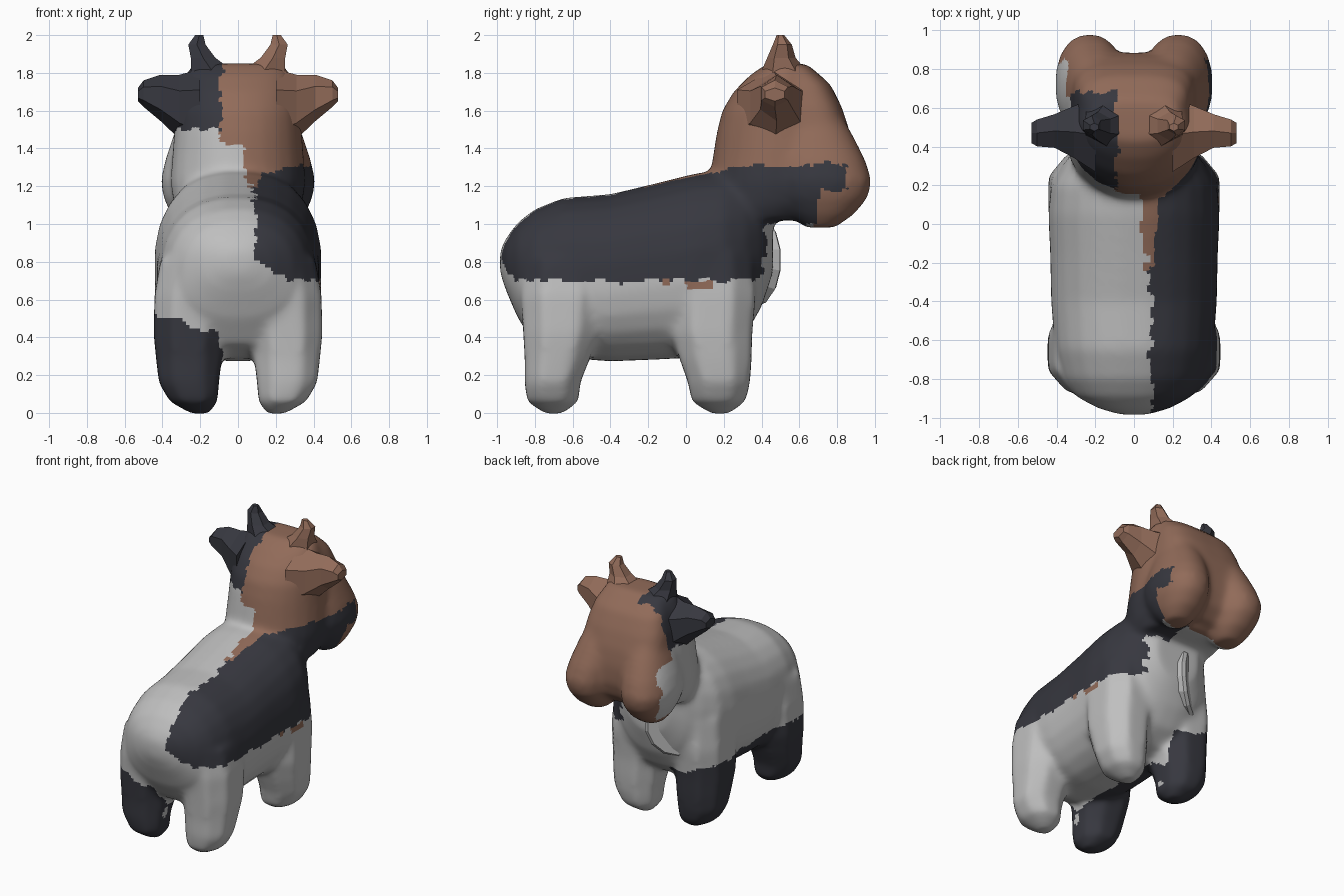
import bpy, bmesh, math
from mathutils import Vector, noise

if "Cube" in bpy.data.objects:
    bpy.data.objects.remove(bpy.data.objects["Cube"])


def material(name, rgb):
    m = bpy.data.materials.new(name)
    m.use_nodes = True
    m.diffuse_color = (*rgb, 1)
    m.node_tree.nodes["Principled BSDF"].inputs["Base Color"].default_value = (*rgb, 1)
    return m


WHITE, DARK, BROWN = 0, 1, 2
COATS = [material("white_coat", (0.52, 0.52, 0.52)),
         material("dark_coat", (0.038, 0.039, 0.05)),
         material("brown_coat", (0.285, 0.147, 0.1))]


def make_object(name, bm):
    bmesh.ops.recalc_face_normals(bm, faces=bm.faces)
    mesh = bpy.data.meshes.new(name)
    bm.to_mesh(mesh)
    bm.free()
    obj = bpy.data.objects.new(name, mesh)
    bpy.context.collection.objects.link(obj)
    for m in COATS:
        mesh.materials.append(m)
    return obj


def loft(bm, axis, rings, sides=24, power=2.2):
    """Skin superellipse rings; each ring is (position, a0, a1, b0, b1)."""
    others = [i for i in range(3) if i != axis]
    loops = []
    for t, a0, a1, b0, b1 in rings:
        loop = []
        for k in range(sides):
            ang = math.tau * (k + 0.5) / sides
            c, s = math.cos(ang), math.sin(ang)
            p = Vector()
            p[axis] = t
            p[others[0]] = (a0 + a1) / 2 + (a1 - a0) / 2 * math.copysign(abs(c) ** (2 / power), c)
            p[others[1]] = (b0 + b1) / 2 + (b1 - b0) / 2 * math.copysign(abs(s) ** (2 / power), s)
            loop.append(bm.verts.new(p))
        loops.append(loop)
    for lo, hi in zip(loops, loops[1:]):
        for k in range(sides):
            j = (k + 1) % sides
            bm.faces.new((lo[k], lo[j], hi[j], hi[k]))
    bm.faces.new(loops[0])
    bm.faces.new(loops[-1])


def side_rings(rings, s):
    """Rings stacked in z, with their x range put on side s."""
    return [(z, *sorted((s * a, s * b)), c, d) for z, a, b, c, d in rings]


# Trunk, from rump to chest: y, half width, bottom, top
trunk = [(-0.985, 0.07, 0.74, 0.86), (-0.95, 0.19, 0.64, 0.93), (-0.89, 0.30, 0.50, 1.01),
         (-0.80, 0.37, 0.36, 1.08), (-0.65, 0.41, 0.29, 1.14), (-0.40, 0.43, 0.27, 1.16),
         (-0.15, 0.435, 0.28, 1.22), (0.05, 0.445, 0.29, 1.27), (0.20, 0.43, 0.33, 1.29),
         (0.32, 0.36, 0.42, 1.29), (0.40, 0.28, 0.56, 1.26), (0.46, 0.18, 0.74, 1.2)]
bm = bmesh.new()
loft(bm, 1, [(y, -w, w, b, t) for y, w, b, t in trunk], power=2.35)

# Neck and skull, then the broad flat face: z, half width, back, front
skull = [(1.02, 0.30, 0.15, 0.68), (1.10, 0.34, 0.12, 0.78), (1.22, 0.36, 0.12, 0.84),
         (1.35, 0.35, 0.14, 0.84), (1.48, 0.34, 0.16, 0.82), (1.60, 0.33, 0.19, 0.78),
         (1.70, 0.31, 0.25, 0.74), (1.79, 0.28, 0.34, 0.69), (1.85, 0.24, 0.43, 0.63)]
face = [(1.06, 0.28, 0.48, 0.76), (1.14, 0.33, 0.46, 0.85), (1.25, 0.36, 0.44, 0.885),
        (1.38, 0.345, 0.44, 0.885), (1.50, 0.325, 0.44, 0.865), (1.62, 0.31, 0.44, 0.825),
        (1.74, 0.28, 0.44, 0.765), (1.84, 0.23, 0.46, 0.65)]
for rings, power in ((skull, 2.05), (face, 3.2)):
    loft(bm, 2, [(z, -w, w, b, f) for z, w, b, f in rings], power=power)

# Muzzle lobes and legs: z, inner x, outer x, back, front
lobe = [(0.98, 0.14, 0.30, 0.63, 0.79), (1.05, 0.09, 0.355, 0.55, 0.89),
        (1.14, 0.06, 0.395, 0.48, 0.965), (1.23, 0.05, 0.41, 0.46, 0.985),
        (1.34, 0.04, 0.385, 0.46, 0.95), (1.46, 0.04, 0.345, 0.48, 0.89),
        (1.58, 0.06, 0.30, 0.50, 0.82)]
back_leg = [(-0.005, 0.15, 0.25, -0.75, -0.65), (0.06, 0.10, 0.37, -0.85, -0.56),
            (0.16, 0.09, 0.43, -0.865, -0.55), (0.28, 0.075, 0.445, -0.865, -0.50),
            (0.42, 0.06, 0.46, -0.875, -0.45), (0.62, 0.05, 0.455, -0.89, -0.42),
            (0.82, 0.08, 0.42, -0.87, -0.45)]
front_leg = [(-0.005, 0.15, 0.25, 0.13, 0.23), (0.06, 0.10, 0.37, 0.02, 0.325),
             (0.16, 0.09, 0.43, 0.0, 0.35), (0.28, 0.075, 0.445, -0.045, 0.36),
             (0.42, 0.06, 0.455, -0.09, 0.365), (0.62, 0.05, 0.455, -0.10, 0.385),
             (0.85, 0.08, 0.44, -0.08, 0.36)]
for s in (-1, 1):
    loft(bm, 2, side_rings(lobe, s))
    for leg in (back_leg, front_leg):
        loft(bm, 2, side_rings(leg, s), sides=8, power=2.3)

body = make_object("body", bm)

# Fuse the masses into one soft skin
for kind, settings in (("REMESH", dict(mode="VOXEL", voxel_size=0.019)),
                       ("SMOOTH", dict(factor=0.5, iterations=18))):
    mod = body.modifiers.new(kind.title(), kind)
    for key, value in settings.items():
        setattr(mod, key, value)
bpy.context.view_layer.objects.active = body
body.select_set(True)
for mod in list(body.modifiers):
    bpy.ops.object.modifier_apply(modifier=mod.name)


def coat(p):
    """Patch colour at a point of the skin, with ragged borders."""
    n = noise.noise(p * 14) * 0.03
    x, y, z = p.x + n, p.y + n, p.z + n
    # Ear patch
    if z > 1.5 and x < -0.09 and y < 0.68:
        return DARK
    # Small brown flecks under the saddle patch
    if p.x > 0.3 and (0.0 < p.y < 0.15 and 0.655 < p.z < 0.7
                      or -0.13 < p.y < -0.08 and 0.68 < p.z < 0.71):
        return BROWN
    # Saddle patch on one flank
    flank_top = 1.27 + 0.04 * min(1, max(0, (y - 0.14) * 8))
    if x > 0.09 and y < 0.85 and z < flank_top:
        if y > 0.69 and z < 1.17:
            return BROWN
        if z > 0.7 + max(0, 0.3 - x) * 0.5 and (z > 1.0 or y < 0.42 or x > 0.3):
            # Brown stripe beside the spine
            if x < 0.12 and y > -0.2 and z > 1.18:
                return BROWN
            return DARK
    # Face, then nape
    if y > 0.84 or (y > 0.66 and x > -0.345):
        return BROWN
    if z > 1.42 and x > -0.1 or z > 1.2 and x > 0.04 and y > -0.25:
        return BROWN
    # Dark legs on the other side
    if x < -0.09 and z < 0.43 + max(0, -x - 0.1) * 0.25:
        return DARK
    return WHITE


for f in body.data.polygons:
    f.material_index = coat(f.center)
bpy.ops.object.shade_smooth_by_angle(angle=math.radians(35))


def faceted(name, axis, rings, colour, sides=6, power=2):
    bm = bmesh.new()
    loft(bm, axis, rings, sides, power)
    obj = make_object(name, bm)
    for f in obj.data.polygons:
        f.material_index = colour
    return obj


# Ears and horns, low-poly
ear = [(0.20, 0.24, 0.68, 1.38, 1.82), (0.31, 0.32, 0.63, 1.45, 1.79),
       (0.41, 0.38, 0.58, 1.545, 1.79), (0.50, 0.39, 0.55, 1.62, 1.76),
       (0.53, 0.41, 0.53, 1.65, 1.72)]
horn = [(1.70, -0.02, 0.30, 0.34, 0.70), (1.81, 0.01, 0.265, 0.40, 0.64),
        (1.88, 0.11, 0.26, 0.43, 0.58), (1.95, 0.165, 0.27, 0.46, 0.56),
        (2.00, 0.18, 0.23, 0.48, 0.52)]
for s, side, colour in ((-1, "right", DARK), (1, "left", BROWN)):
    faceted(side + "_ear", 0, [(s * x, *r) for x, *r in ear], colour)
    faceted(side + "_horn", 2, side_rings(horn, s), colour)

# Hanging flap, turned towards one corner of the chest
flap = faceted("chest_flap", 1, [(-0.06, -0.21, 0.21, -0.22, 0.23),
                                 (0.0, -0.23, 0.23, -0.25, 0.25),
                                 (0.02, -0.21, 0.21, -0.23, 0.23)], WHITE, sides=14)
flap.location = (-0.19, 0.365, 0.81)
flap.rotation_euler.z = math.radians(36)
